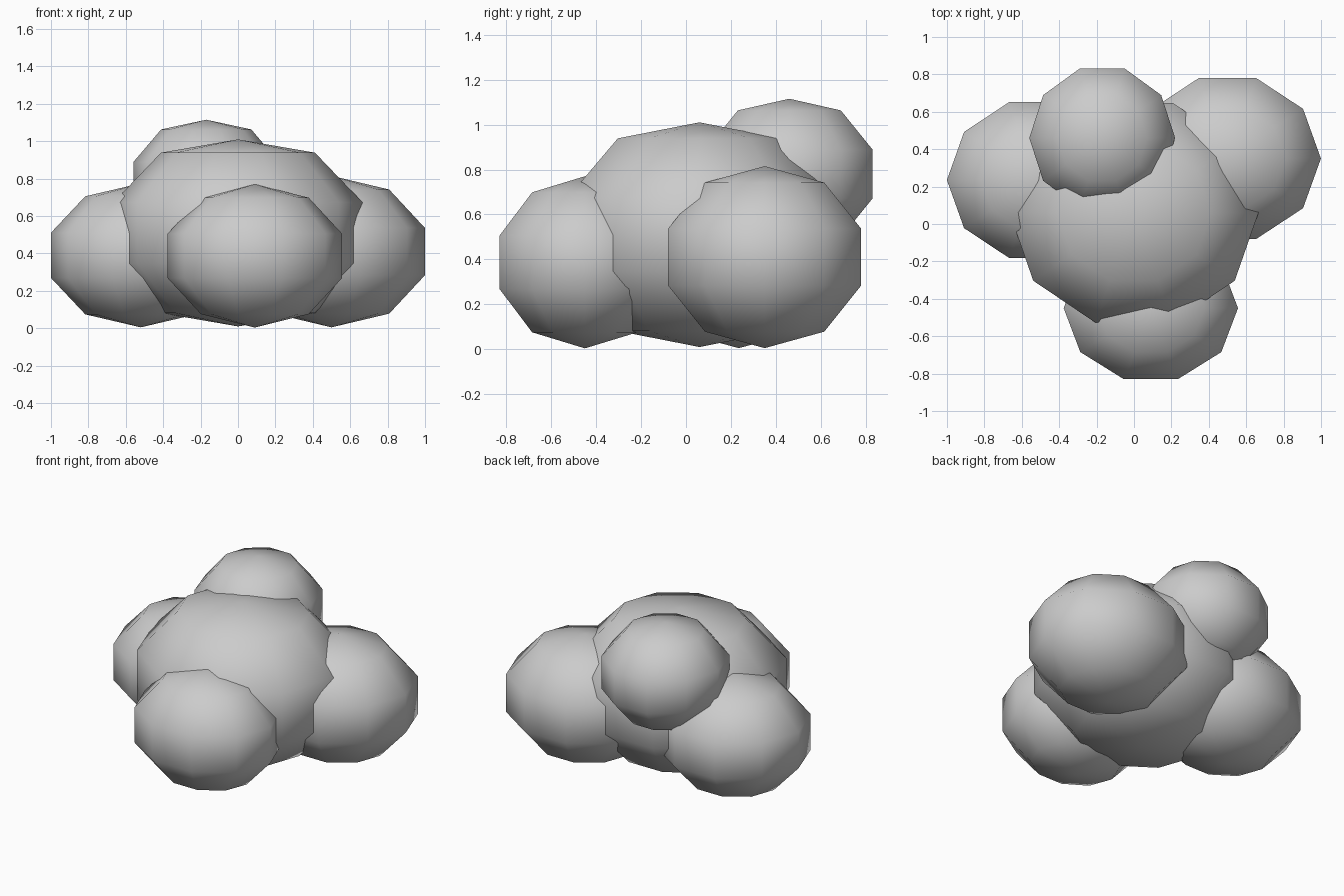
import bpy
import bmesh
from math import atan2
from mathutils import Matrix, Vector

cube = bpy.data.objects.get("Cube")
if cube:
    bpy.data.objects.remove(cube, do_unlink=True)

# Single soft grey for every puff
grey = bpy.data.materials.new("soft_grey")
grey.use_nodes = True
colour = (0.6, 0.6, 0.6, 1)
grey.diffuse_color = colour
grey.node_tree.nodes["Principled BSDF"].inputs["Base Color"].default_value = colour


def puff(name, centre, radii, pole):
    """Coarse smooth ellipsoid; pole is the half height at its tips."""
    bm = bmesh.new()
    bmesh.ops.create_uvsphere(bm, u_segments=10, v_segments=5, radius=1)
    # Turn one column of vertices onto the x axis
    rim = max(bm.verts, key=lambda v: v.co.xy.length)
    turn = Matrix.Rotation(-atan2(rim.co.y, rim.co.x), 4, "Z")
    bmesh.ops.transform(bm, matrix=turn, verts=bm.verts)
    bmesh.ops.scale(bm, vec=Vector(radii), verts=bm.verts)
    # Flatten the two tips slightly
    for v in bm.verts:
        if v.co.xy.length < 0.01:
            v.co.z = pole if v.co.z > 0 else -pole
    for f in bm.faces:
        f.smooth = True
    mesh = bpy.data.meshes.new(name)
    bm.to_mesh(mesh)
    bm.free()
    mesh.materials.append(grey)
    obj = bpy.data.objects.new(name, mesh)
    obj.location = centre
    bpy.context.collection.objects.link(obj)


# Large middle body
puff("core_puff", (0, 0.06, 0.51), (0.70, 0.65, 0.53), 0.50)
# Smaller lobes around it
puff("front_puff", (0.09, -0.45, 0.387), (0.49, 0.42, 0.385), 0.383)
puff("left_puff", (0.50, 0.35, 0.41), (0.525, 0.475, 0.41), 0.405)
puff("right_puff", (-0.52, 0.235, 0.39), (0.505, 0.46, 0.39), 0.385)
puff("top_back_puff", (-0.17, 0.46, 0.78), (0.41, 0.41, 0.35), 0.335)
